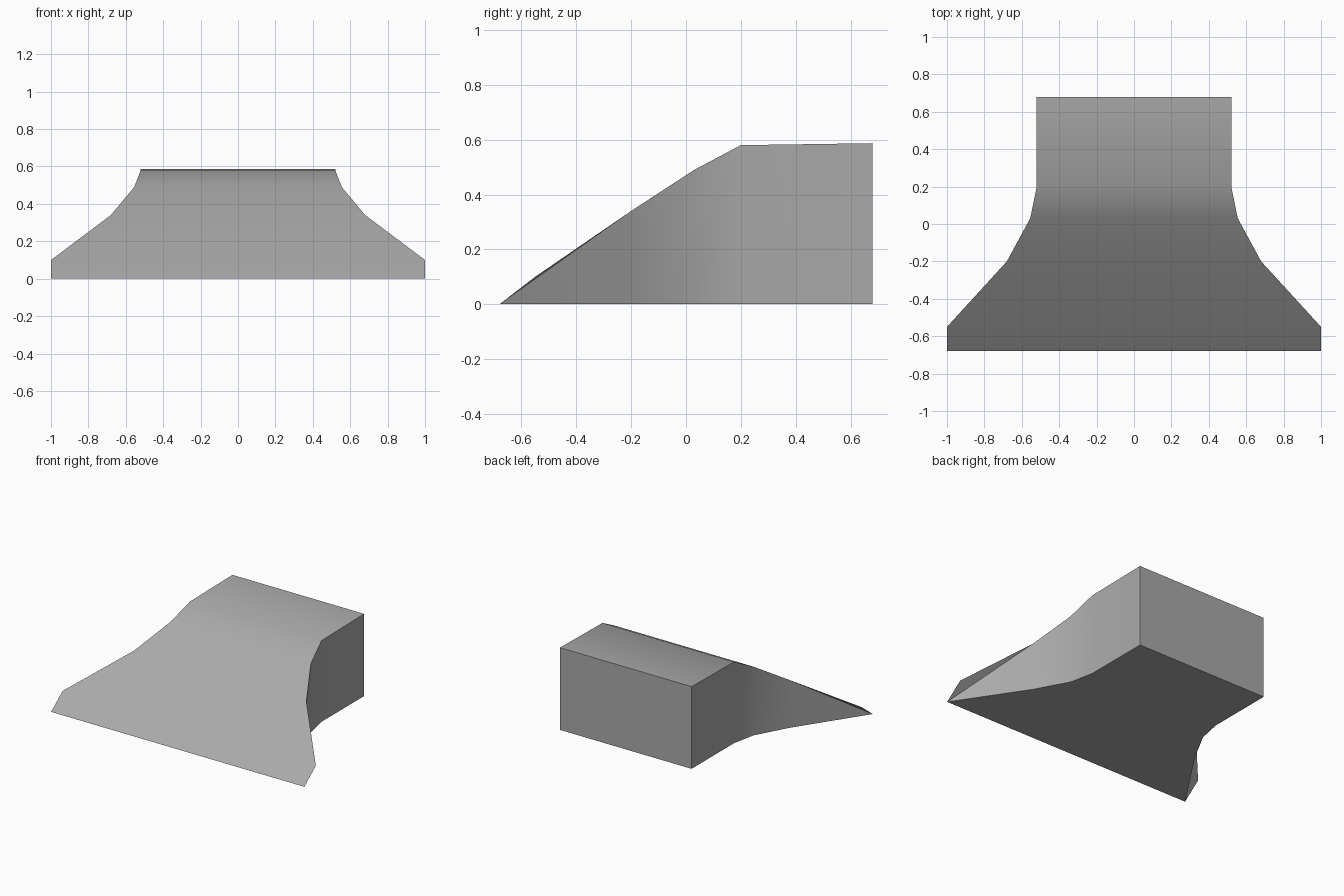
import bpy
import bmesh
import math

cube = bpy.data.objects.get("Cube")
if cube:
    bpy.data.objects.remove(cube, do_unlink=True)

# One plain grey for the whole body
grey = bpy.data.materials.new("mid_grey")
grey.use_nodes = True
colour = (0.4, 0.4, 0.4, 1)
grey.diffuse_color = colour
grey.node_tree.nodes["Principled BSDF"].inputs["Base Color"].default_value = colour

# Stations from the front lip to the back wall: y, half width, height
LIP = (-0.68, 1.0, 0.0)
WING = (-0.55, 1.0, 0.10)
BODY = [(-0.20, 0.68, 0.34), (0.03, 0.555, 0.49),
        (0.20, 0.52, 0.58), (0.68, 0.52, 0.587)]

bm = bmesh.new()


def pair(y, half, z):
    """Mirrored left and right points of a station."""
    return [bm.verts.new((side * half, y, z)) for side in (1, -1)]


lip = pair(*LIP)
top = [pair(*WING)] + [pair(*s) for s in BODY]
base = [lip] + [pair(y, half, 0) for y, half, z in BODY]

# Ramp and flat top
deck = [lip] + top
for a, b in zip(deck, deck[1:]):
    bm.faces.new((a[0], a[1], b[1], b[0]))

# Underside
for a, b in zip(base, base[1:]):
    bm.faces.new((a[0], b[0], b[1], a[1]))

# Flared side walls, with the undercut wing tips at the front
for s in (0, 1):
    bm.faces.new((lip[s], top[1][s], top[0][s]))
    bm.faces.new((lip[s], base[1][s], top[1][s]))
    for i in range(1, len(BODY)):
        bm.faces.new((base[i][s], base[i + 1][s], top[i + 1][s], top[i][s]))

# Back wall
bm.faces.new((base[-1][0], base[-1][1], top[-1][1], top[-1][0]))

bmesh.ops.recalc_face_normals(bm, faces=bm.faces)
mesh = bpy.data.meshes.new("flared_ramp")
bm.to_mesh(mesh)
bm.free()
mesh.materials.append(grey)

ramp = bpy.data.objects.new("flared_ramp", mesh)
bpy.context.collection.objects.link(ramp)

# Smooth the curved runs, keep the outer edges crisp
bpy.ops.object.select_all(action="DESELECT")
ramp.select_set(True)
bpy.context.view_layer.objects.active = ramp
bpy.ops.object.shade_smooth_by_angle(angle=math.radians(35))
